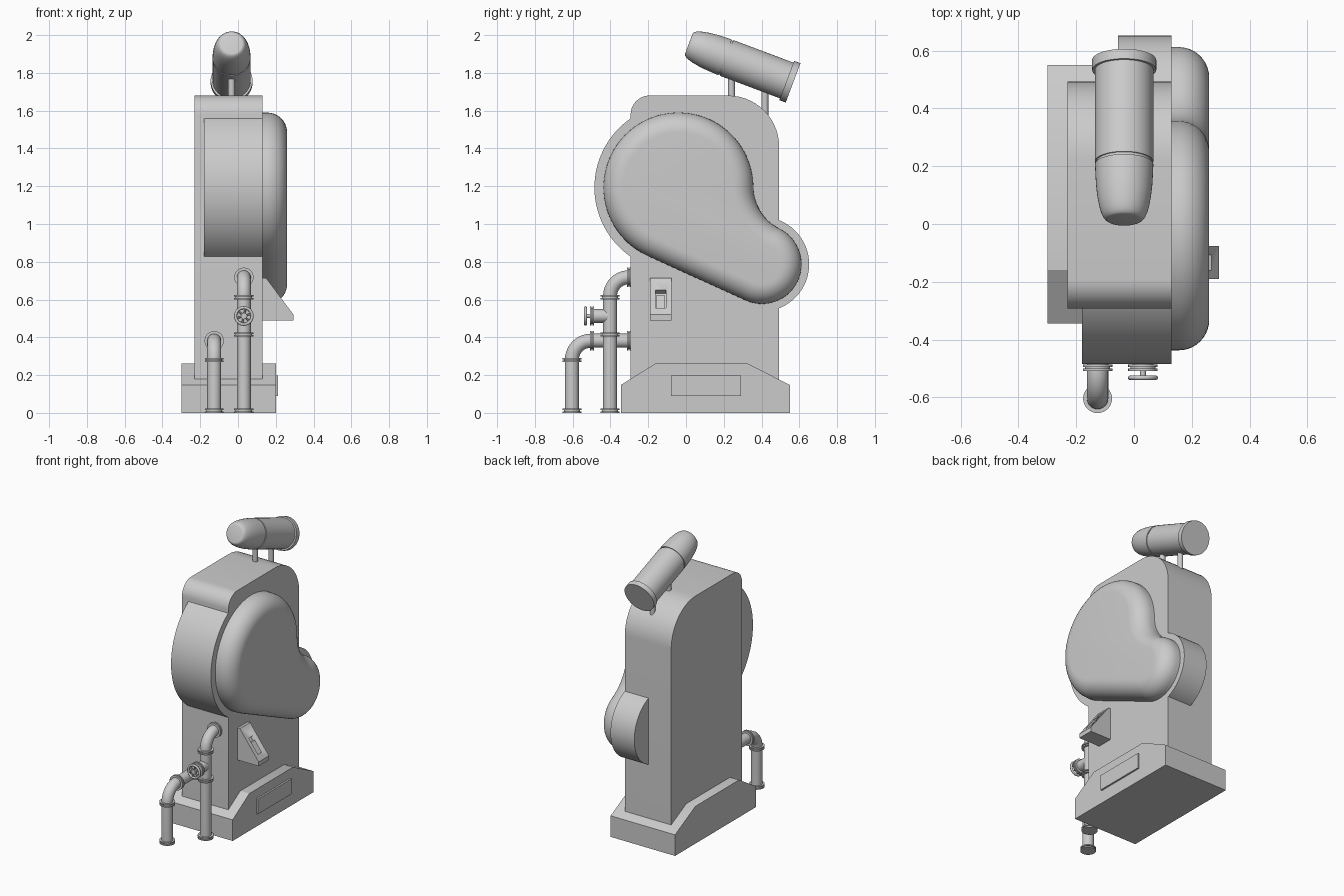
import bpy, bmesh, math
from mathutils import Vector

if "Cube" in bpy.data.objects:
    bpy.data.objects.remove(bpy.data.objects["Cube"])


def finish(name, bm, angle=30):
    bmesh.ops.remove_doubles(bm, verts=bm.verts, dist=1e-5)
    bmesh.ops.recalc_face_normals(bm, faces=bm.faces)
    me = bpy.data.meshes.new(name)
    bm.to_mesh(me)
    bm.free()
    ob = bpy.data.objects.new(name, me)
    bpy.context.collection.objects.link(ob)
    smooth(ob, angle)
    return ob


def smooth(ob, angle=30):
    bpy.ops.object.select_all(action='DESELECT')
    ob.select_set(True)
    bpy.context.view_layer.objects.active = ob
    bpy.ops.object.shade_smooth_by_angle(angle=math.radians(angle))


def loft(name, rings, angle=30):
    """Skin closed rings of equal length and cap both ends."""
    bm = bmesh.new()
    vs = [[bm.verts.new(p) for p in r] for r in rings]
    n = len(rings[0])
    for a, b in zip(vs, vs[1:]):
        for i in range(n):
            j = (i + 1) % n
            bm.faces.new((a[i], a[j], b[j], b[i]))
    bm.faces.new(vs[0])
    bm.faces.new(vs[-1])
    return finish(name, bm, angle)


def side_prism(name, pts, x0, x1):
    return loft(name, [[(x, y, z) for y, z in pts] for x in (x0, x1)])


def front_prism(name, pts, y0, y1):
    return loft(name, [[(x, y, z) for x, z in pts] for y in (y0, y1)])


def arc(c, r, a0, a1, n):
    return [(c[0] + r * math.cos(math.radians(a0 + (a1 - a0) * i / n)),
             c[1] + r * math.sin(math.radians(a0 + (a1 - a0) * i / n))) for i in range(n + 1)]


def lathe(name, origin, direction, profile, n=32):
    """Profile of (distance along axis, radius)."""
    q = Vector((0, 0, 1)).rotation_difference(Vector(direction).normalized())
    o = Vector(origin)
    return loft(name, [[o + q @ Vector((r * math.cos(2 * math.pi * i / n),
                                        r * math.sin(2 * math.pi * i / n), s))
                        for i in range(n)] for s, r in profile])


def rod(name, a, b, r, n=20):
    d = Vector(b) - Vector(a)
    return lathe(name, a, d, [(0, r), (d.length, r)], n)


def flange(name, centre, direction, r=0.051, t=0.022):
    h = t / 2
    o = Vector(centre) - Vector(direction) * h
    return lathe(name, o, direction, [(0, r), (h - .003, r), (h - .003, r - .008),
                                      (h + .003, r - .008), (h + .003, r), (t, r)])


def pipe(name, x, yv, bend, zh, y_end, r=0.037):
    """Upright pipe that turns back into the body."""
    n, k = 24, 10
    path = [((yv, 0), 180)]
    for i in range(k + 1):
        a = 180 - 90 * i / k
        path.append((arc((yv + bend, zh - bend), bend, a, a, 1)[0], a))
    path.append(((y_end, zh), 90))
    rings = []
    for (y, z), a in path:
        c, s = math.cos(math.radians(a)), math.sin(math.radians(a))
        ring = []
        for i in range(n):
            t = 2 * math.pi * i / n
            ring.append((x + r * math.sin(t), y + c * r * math.cos(t), z + s * r * math.cos(t)))
        rings.append(ring)
    return loft(name, rings)


# Base plinth and its plate
side_prism("base", [(-.345, 0), (.55, 0), (.55, .148), (.325, .262), (-.16, .262), (-.345, .148)], -.3, .2)
side_prism("base_plate", [(-.08, .09), (.29, .09), (.29, .197), (-.08, .197)], .18, .212)

# Main body with rounded top corners
body = [(-.293, .1), (.493, .1)] + arc((.223, 1.41), .27, 0, 90, 14) + arc((-.193, 1.58), .1, 90, 180, 10)
side_prism("body", body, -.23, .13)

# Round casings behind the cover
C1, R1, C2, R2, RF = Vector((-.04, 1.193)), .397, Vector((.402, .787)), .21, .25
side_prism("large_casing", arc(C1, R1 + .048, 0, 357, 95), -.18, .1295)
side_prism("small_casing", arc(C2, R2 + .04, 0, 356, 63), -.055, .1295)

# Bean-shaped cover: two circles, a straight lower tangent and a concave fillet
d = C2 - C1
base_a = math.degrees(math.atan2(d.y, d.x))
tang = base_a - math.degrees(math.acos((R1 - R2) / d.length))
A, B = R1 + RF, R2 + RF
g1 = math.degrees(math.acos((A * A + d.length ** 2 - B * B) / (2 * A * d.length)))
g2 = math.degrees(math.acos((B * B + d.length ** 2 - A * A) / (2 * B * d.length)))
big_a, small_a = base_a + g1, base_a + 180 - g2
CF = C1 + A * Vector((math.cos(math.radians(big_a)), math.sin(math.radians(big_a))))


def bean(inset):
    return (arc(C1, R1 - inset, big_a, tang + 360, 56)
            + arc(C2, R2 - inset, tang, small_a, 36)
            + arc(CF, RF + inset, small_a + 180, big_a + 180, 16)[1:-1])


F = .105
steps = [(.12, 0), (.155, 0)] + [(.155 + F * math.sin(t), F * (1 - math.cos(t)))
                                 for t in (math.pi / 2 * i / 10 for i in range(1, 11))]
loft("bean_cover", [[(x, y, z) for y, z in bean(i)] for x, i in steps], 40)

# Slanted slot box with recess
box = front_prism("slot_box", [(.11, .715), (.148, .715), (.294, .52), (.294, .49), (.11, .49)], -.19, -.076)
top, low, nrm = Vector((.197, .65)), Vector((.268, .555)), Vector((.8, .6))
cut = front_prism("slot_cutter", [top + nrm * .03, low + nrm * .03, low - nrm * .03, top - nrm * .03], -.161, -.107)
cut.hide_render = True
cut.hide_set(True)
mod = box.modifiers.new("recess", 'BOOLEAN')
mod.object = cut
mod.solver = 'EXACT'
mid = low * .6 + top * .4
front_prism("slot_tongue", [top * .75 + low * .25 - nrm * .01, low - nrm * .01,
                            low - nrm * .035, top * .75 + low * .25 - nrm * .035], -.158, -.11)

# Tilted capsule on top, with two posts
HX = -.034
nose = [(.39 + .2 * math.sin(t), .055 + .045 * math.cos(t) ** .9)
        for t in (math.radians(a) for a in (10, 22, 34, 46, 58, 68, 77, 84, 89))]
lathe("capsule", (HX, .567, 1.747), (0, -.936, .352),
      [(0, .111), (.036, .111), (.036, .101), (.375, .101), (.375, .096), (.385, .096), (.385, .101)] + nose, 48)
for i, (y, z) in enumerate(((.241, 1.85), (.418, 1.78))):
    rod(f"capsule_post_{i + 1}", (HX, y, 1.55), (HX, y, z), .018)

# Pipes with flanges
UP, BACK = (0, 0, 1), (0, 1, 0)
TX, LX = .031, -.126
pipe("tall_pipe", TX, -.402, .1, .718, -.27)
for i, z in enumerate((.011, .415, .612)):
    flange(f"tall_pipe_flange_{i + 1}", (TX, -.402, z), UP)
flange("tall_pipe_wall_flange", (TX, -.302, .718), BACK)
pipe("low_pipe", LX, -.604, .1, .382, -.27)
for i, z in enumerate((.011, .28)):
    flange(f"low_pipe_flange_{i + 1}", (LX, -.604, z), UP, .05)
for i, y in enumerate((-.497, -.302)):
    flange(f"low_pipe_wall_flange_{i + 1}", (LX, y, .382), BACK)

# Valve stub and hand wheel
VZ = .513
rod("valve_stub", (TX, -.402, VZ), (TX, -.495, VZ), .036, 24)
flange("valve_flange", (TX, -.497, VZ), BACK)
rod("valve_stem", (TX, -.49, VZ), (TX, -.54, VZ), .01, 16)
rod("wheel_hub", (TX, -.524, VZ), (TX, -.54, VZ), .016, 16)
bpy.ops.mesh.primitive_torus_add(location=(TX, -.532, VZ), rotation=(math.pi / 2, 0, 0), major_radius=.044,
                                 minor_radius=.008, major_segments=32, minor_segments=10)
wheel = bpy.context.object
wheel.name = "hand_wheel"
smooth(wheel, 60)
for i in range(3):
    t = math.pi * i / 3 + .3
    v = Vector((math.cos(t), 0, math.sin(t))) * .044
    c = Vector((TX, -.532, VZ))
    rod(f"wheel_spoke_{i + 1}", c - v, c + v, .005, 10)
